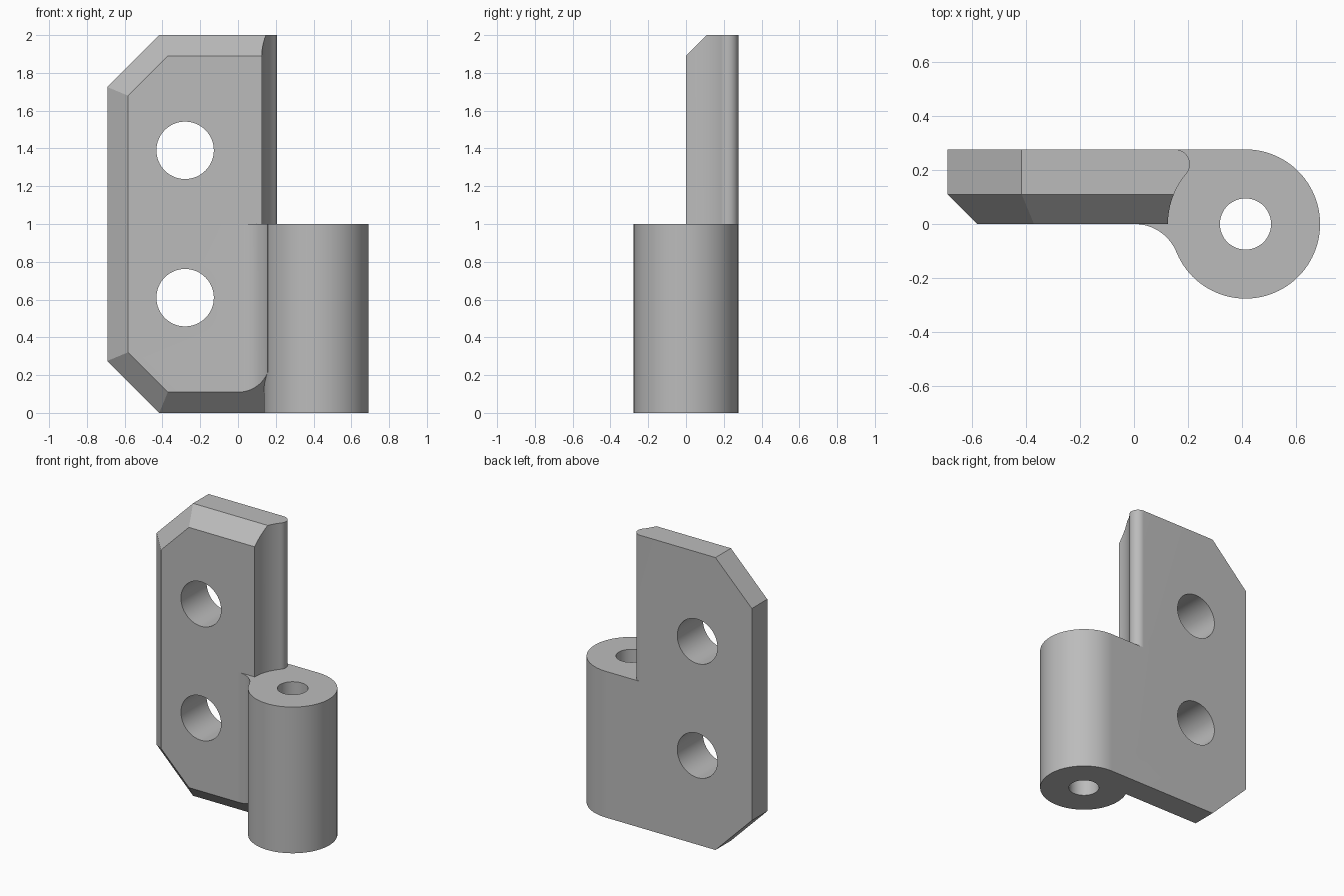
import bpy
import bmesh
from math import atan2, cos, hypot, pi, radians, sin, sqrt
from mathutils import Matrix, Vector

cube = bpy.data.objects.get("Cube")
if cube:
    bpy.data.objects.remove(cube, do_unlink=True)

# Main dimensions
HEIGHT, HALF = 2.0, 1.0
LEFT = -0.692            # outer edge of the leaf
BACK = 0.277             # back face, also the barrel radius
PIN = 0.414              # barrel axis x
CHAMFER = 0.11
CORNER = 0.275           # size of the cut corners
FILLET = 0.168           # blend between leaf and barrel
CLEARANCE = 0.288        # hollow that clears the matching barrel
ROUND = 0.055            # rounded rear lip above the barrel


def arc(cx, cy, r, a0, a1, n):
    return [(cx + r * cos(a0 + (a1 - a0) * i / n),
             cy + r * sin(a0 + (a1 - a0) * i / n)) for i in range(n + 1)]


def circle(cx, cy, r, n=96):
    return arc(cx, cy, r, 0, 2 * pi, n)[:-1]


def finish(bm, name):
    bmesh.ops.recalc_face_normals(bm, faces=bm.faces)
    mesh = bpy.data.meshes.new(name)
    bm.to_mesh(mesh)
    bm.free()
    obj = bpy.data.objects.new(name, mesh)
    bpy.context.collection.objects.link(obj)
    return obj


def prism(points, z0, z1):
    bm = bmesh.new()
    face = bm.faces.new([bm.verts.new((x, y, z0)) for x, y in points])
    out = bmesh.ops.extrude_face_region(bm, geom=[face])
    verts = [v for v in out["geom"] if isinstance(v, bmesh.types.BMVert)]
    bmesh.ops.translate(bm, verts=verts, vec=(0, 0, z1 - z0))
    return bm


def slice_off(bm, point, normal):
    geom = bm.verts[:] + bm.edges[:] + bm.faces[:]
    cut = bmesh.ops.bisect_plane(bm, geom=geom, dist=1e-6, plane_co=point,
                                 plane_no=normal, clear_outer=True)
    edges = [e for e in cut["geom_cut"] if isinstance(e, bmesh.types.BMEdge)]
    bmesh.ops.edgeloop_fill(bm, edges=edges)


def combine(target, other, operation):
    other.hide_render = True
    mod = target.modifiers.new(operation, "BOOLEAN")
    mod.operation, mod.solver, mod.object = operation, "EXACT", other
    bpy.context.view_layer.objects.active = target
    bpy.ops.object.modifier_apply(modifier=mod.name)
    bpy.data.objects.remove(other, do_unlink=True)


# Leaf plan with the concave fillet running into the barrel
fillet_x = PIN - sqrt((BACK + FILLET) ** 2 - FILLET ** 2)
fillet_end = atan2(FILLET, PIN - fillet_x)
plan = [(PIN, BACK), (LEFT, BACK), (LEFT, 0)]
plan += arc(fillet_x, -FILLET, FILLET, pi / 2, fillet_end, 20)
leaf = prism(plan, 0, HEIGHT)

# Cut corners, then 45 degree chamfers round the front
front = Vector((0, -1, 0))
sides = [((LEFT, CHAMFER, 1), Vector((-1, 0, 0)))]
for end, z in ((-1, 0), (1, HEIGHT)):
    corner = ((LEFT + CORNER, CHAMFER, z), Vector((-1, 0, end)).normalized())
    slice_off(leaf, *corner)
    sides += [corner, ((0, CHAMFER, z), Vector((0, 0, end)))]
for point, outward in sides:
    slice_off(leaf, point, outward + front)
hinge = finish(leaf, "hinge_leaf")

# Clear the upper half for the matching barrel, leaving a rounded lip
lip_y = BACK - ROUND
lip_x = PIN - sqrt((CLEARANCE + ROUND) ** 2 - lip_y ** 2)
toward = atan2(-lip_y, PIN - lip_x)
gap = [(1, 0.5), (lip_x, 0.5)]
gap += arc(lip_x, lip_y, ROUND, pi / 2, toward, 24)
gap += arc(PIN, 0, CLEARANCE, toward + pi, pi, 24)[1:]
gap += [(-0.1, 0), (-0.1, -0.5), (1, -0.5)]
combine(hinge, finish(prism(gap, HALF, HEIGHT + 0.2), "gap_cutter"), "DIFFERENCE")

# Barrel and its pin bore
combine(hinge, finish(prism(circle(PIN, 0, BACK), 0, HALF), "barrel"), "UNION")
bore = prism(circle(PIN, 0, 0.095, 64), -0.2, HALF + 0.2)
combine(hinge, finish(bore, "bore_cutter"), "DIFFERENCE")

# Two screw holes through the leaf
for z in (0.61, 1.39):
    hole = prism(circle(-0.28, z, 0.152, 64), -0.6, 0.6)
    bmesh.ops.transform(hole, matrix=Matrix.Rotation(pi / 2, 4, "X"), verts=hole.verts)
    combine(hinge, finish(hole, "screw_hole_cutter"), "DIFFERENCE")

# Grey metal, smooth on the curves
grey = bpy.data.materials.new("grey_metal")
grey.use_nodes = True
colour = (0.5, 0.5, 0.5, 1)
grey.diffuse_color = colour
grey.node_tree.nodes["Principled BSDF"].inputs["Base Color"].default_value = colour
hinge.data.materials.clear()
hinge.data.materials.append(grey)
bpy.ops.object.select_all(action="DESELECT")
hinge.select_set(True)
bpy.context.view_layer.objects.active = hinge
bpy.ops.object.shade_smooth_by_angle(angle=radians(25))
